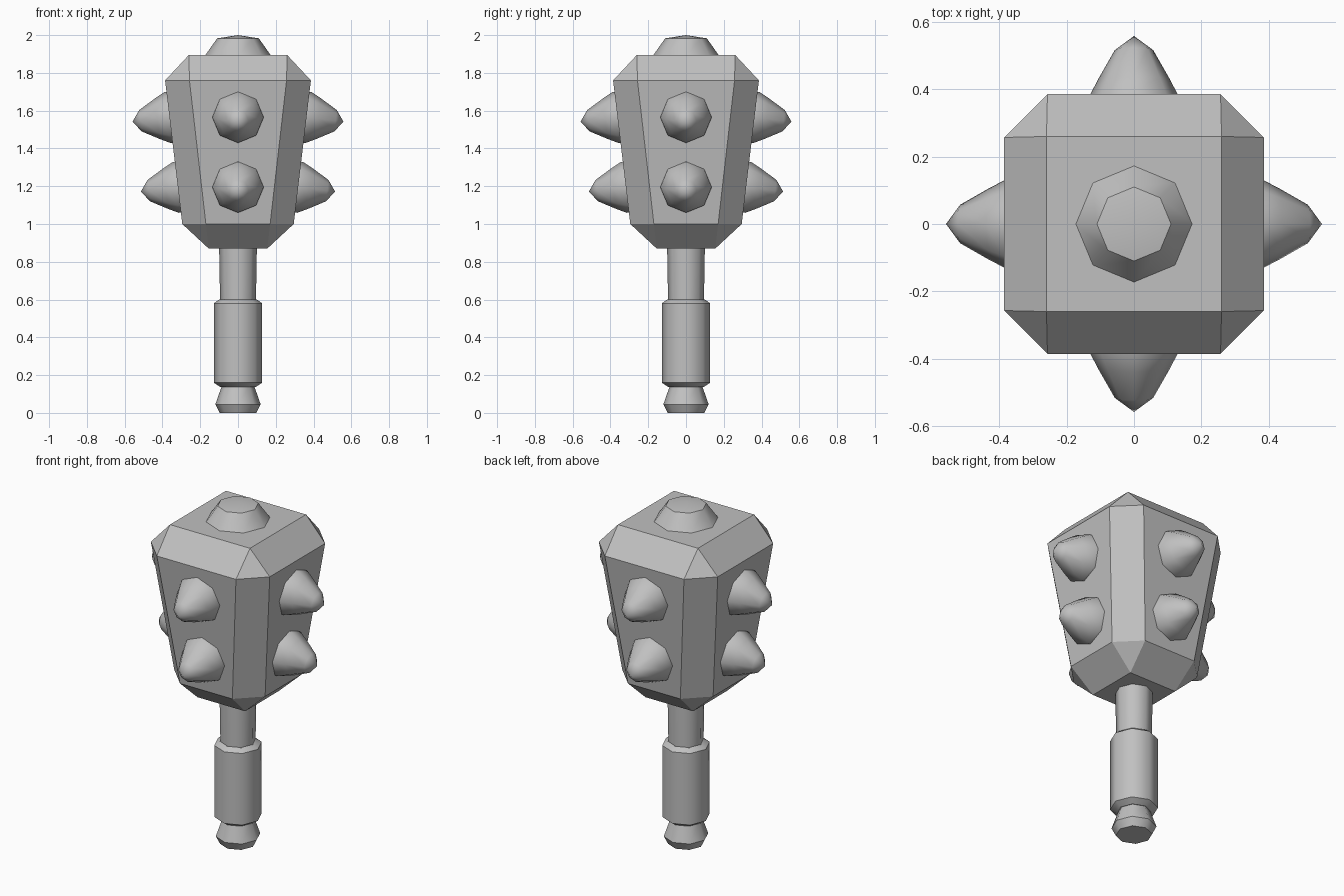
import bpy, bmesh
from math import radians, sin, cos, tau, pi, atan2
from mathutils import Matrix, Vector

cube = bpy.data.objects.get("Cube")
if cube:
    bpy.data.objects.remove(cube, do_unlink=True)

# Single grey material
grey = bpy.data.materials.new("stone_grey")
grey.use_nodes = True
colour = (0.53, 0.53, 0.53, 1)
grey.diffuse_color = colour
grey.node_tree.nodes["Principled BSDF"].inputs["Base Color"].default_value = colour


def make_object(name, bm):
    bmesh.ops.recalc_face_normals(bm, faces=bm.faces)
    mesh = bpy.data.meshes.new(name)
    bm.to_mesh(mesh)
    bm.free()
    mesh.materials.append(grey)
    obj = bpy.data.objects.new(name, mesh)
    bpy.context.collection.objects.link(obj)
    return obj


def lathe(name, profile, tip=None, sharp_rings=True, sides=8):
    """Eight-sided turned part from (radius, height) pairs, smooth around."""
    bm = bmesh.new()
    rings = [[bm.verts.new((r * cos(tau * i / sides), r * sin(tau * i / sides), z))
              for i in range(sides)] for r, z in profile]
    for low, high in zip(rings, rings[1:]):
        for i in range(sides):
            j = (i + 1) % sides
            bm.faces.new((low[i], low[j], high[j], high[i])).smooth = True
    bm.faces.new(rings[0])
    if tip is None:
        bm.faces.new(rings[-1])
    else:
        apex = bm.verts.new((0, 0, tip))
        for i in range(sides):
            bm.faces.new((rings[-1][i], rings[-1][(i + 1) % sides], apex)).smooth = True
    for ring in rings if sharp_rings else rings[:1]:
        for i in range(sides):
            bm.edges.get((ring[i], ring[(i + 1) % sides])).smooth = False
    return make_object(name, bm)


# Handle, grip and pommel
lathe("pommel", [(0.097, 0), (0.12, 0.045), (0.085, 0.145)])
lathe("grip", [(0.095, 0.138), (0.128, 0.16), (0.128, 0.58), (0.1, 0.6)])
lathe("shaft", [(0.095, 0.59), (0.1, 0.88)])

# Head: tapered block with chamfered edges, as the hull of two squares and two octagons
bm = bmesh.new()
for flat, extent, z in ((0.155, 0.155, 0.87), (0.17, 0.295, 1.0),
                        (0.257, 0.386, 1.76), (0.26, 0.26, 1.895)):
    for sx in (-1, 1):
        for sy in (-1, 1):
            for x, y in {(flat, extent), (extent, flat)}:
                bm.verts.new((sx * x, sy * y, z))
bmesh.ops.convex_hull(bm, input=bm.verts)
bmesh.ops.dissolve_limit(bm, angle_limit=radians(2), verts=bm.verts, edges=bm.edges)
make_object("head", bm)

# Blunt stud on top
lathe("top_stud", [(0.176, 1.89), (0.11, 1.983)], tip=2.0)

# Two spikes on each side, square to the sloping faces
tilt = atan2(0.091, 0.76)
for side, label in enumerate(("left", "back", "right", "front")):
    for level, z in (("upper", 1.565), ("lower", 1.195)):
        spike = lathe(f"{label}_{level}_spike",
                      [(0.137, -0.01), (0.135, 0.012), (0.108, 0.065), (0.057, 0.155)],
                      tip=0.197, sharp_rings=False)
        reach = 0.295 + (z - 1.0) * 0.091 / 0.76
        turn = Matrix.Rotation(side * pi / 2, 4, "Z")
        spike.matrix_world = (turn @ Matrix.Translation(Vector((reach, 0, z)))
                              @ Matrix.Rotation(pi / 2 + tilt, 4, "Y"))
